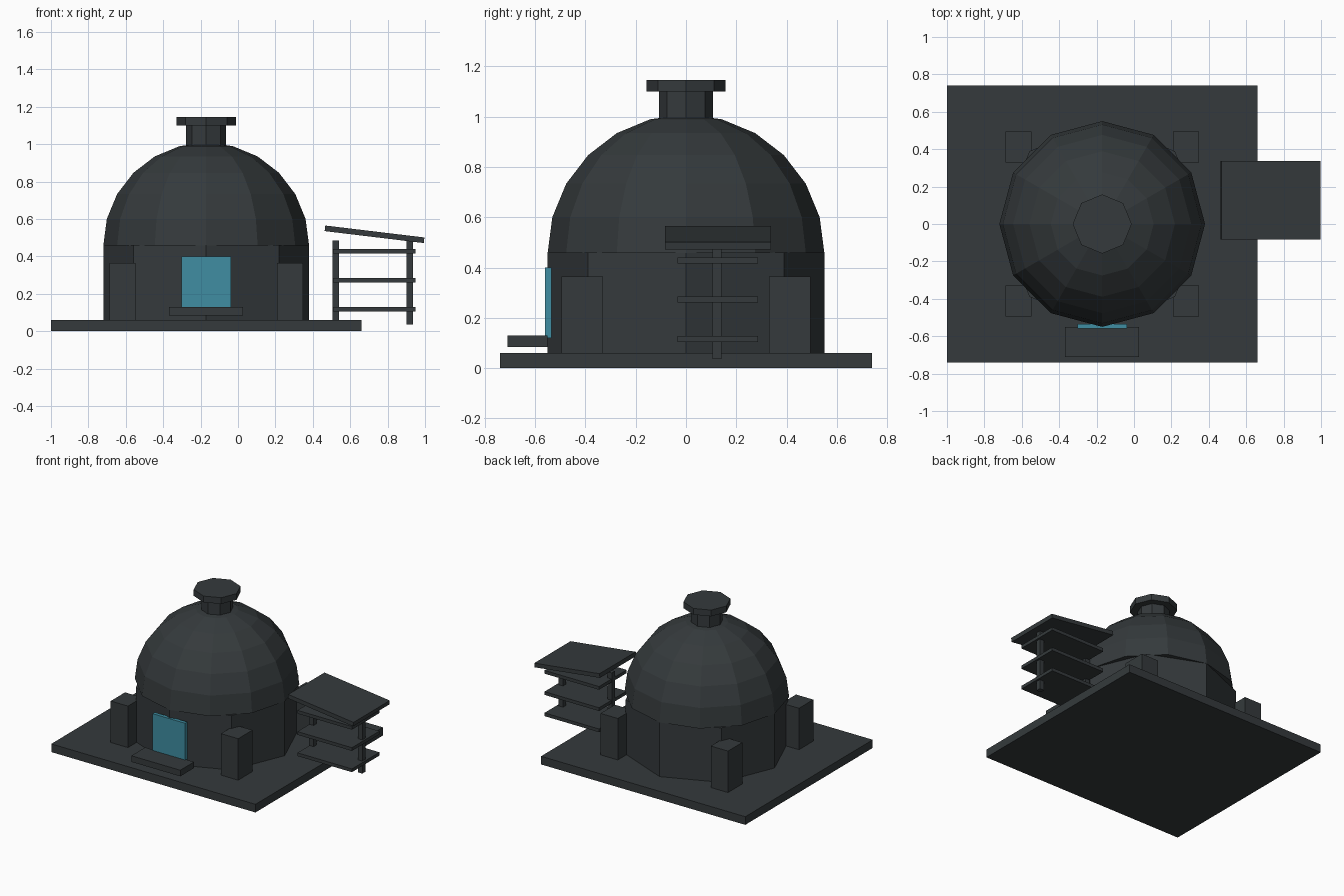
import bpy, bmesh, math
from mathutils import Matrix

if "Cube" in bpy.data.objects:
    bpy.data.objects.remove(bpy.data.objects["Cube"])

CX = -0.17  # hut axis


def material(name, rgb):
    m = bpy.data.materials.new(name)
    m.diffuse_color = (*rgb, 1)
    m.use_nodes = True
    m.node_tree.nodes["Principled BSDF"].inputs["Base Color"].default_value = m.diffuse_color
    return m


STONE = material("dark_stone", (0.035, 0.042, 0.045))
BLUE = material("blue_door", (0.05, 0.27, 0.36))


def add(name, bm, mat=STONE):
    bmesh.ops.recalc_face_normals(bm, faces=bm.faces)
    me = bpy.data.meshes.new(name)
    bm.to_mesh(me)
    bm.free()
    me.materials.append(mat)
    ob = bpy.data.objects.new(name, me)
    bpy.context.collection.objects.link(ob)
    return ob


def box(name, x, y, z, mat=STONE):
    """Box from (min, max) ranges, origin at its centre."""
    bm = bmesh.new()
    bmesh.ops.create_cube(bm, size=1)
    size = [b - a for a, b in (x, y, z)]
    bmesh.ops.transform(bm, matrix=Matrix.Diagonal((*size, 1)), verts=bm.verts)
    ob = add(name, bm, mat)
    ob.location = [(a + b) / 2 for a, b in (x, y, z)]
    return ob


def turned(name, profile, sides):
    """Closed faceted solid from (radius, z) rings, first corner on +x."""
    bm = bmesh.new()
    rings = []
    for r, z in profile:
        rings.append([bm.verts.new((r * math.cos(a), r * math.sin(a), z))
                      for a in (2 * math.pi * i / sides for i in range(sides))])
    for lo, hi in zip(rings, rings[1:]):
        for i in range(sides):
            j = (i + 1) % sides
            bm.faces.new((lo[i], lo[j], hi[j], hi[i]))
    bm.faces.new(rings[0][::-1])
    bm.faces.new(rings[-1])
    ob = add(name, bm)
    ob.location.x = CX
    return ob


# Ground slab
box("base_slab", (-1, 0.66), (-0.74, 0.74), (0, 0.06))

# Octagonal wall, twelve-sided dome, octagonal chimney and cap
turned("wall", [(0.55, 0.06), (0.55, 0.46)], 8)
R = 0.55
dome = [(R * math.cos(math.radians(t)), 0.458 + R * math.sin(math.radians(t)))
        for t in range(0, 90, 15)]
turned("dome", dome + [(0.005, 1.008)], 12)
turned("chimney", [(0.107, 0.96), (0.107, 1.10)], 8)
turned("chimney_cap", [(0.158, 1.10), (0.158, 1.146)], 8)

# Door and front step
box("door", (-0.302, -0.038), (-0.56, -0.534), (0.12, 0.40), BLUE)
box("front_step", (-0.37, 0.028), (-0.71, -0.55), (0.085, 0.13))

# Four corner buttresses
for sx in (-1, 1):
    for sy in (-1, 1):
        x, y = CX + sx * 0.448, sy * 0.412
        box("buttress", (x - 0.07, x + 0.07), (y - 0.083, y + 0.083), (0.06, 0.365))

# Side rack: posts, shelves, sloping roof
for x in (0.522, 0.918):
    box("rack_post", (x - 0.018, x + 0.018), (0.106, 0.142), (0.036, 0.485))
for z in (0.116, 0.272, 0.428):
    box("rack_shelf", (0.507, 0.95), (-0.034, 0.286), (z - 0.012, z + 0.012))
roof = box("rack_roof", (0.463, 0.997), (-0.083, 0.338), (0.503, 0.533))
roof.rotation_euler.y = 0.12
